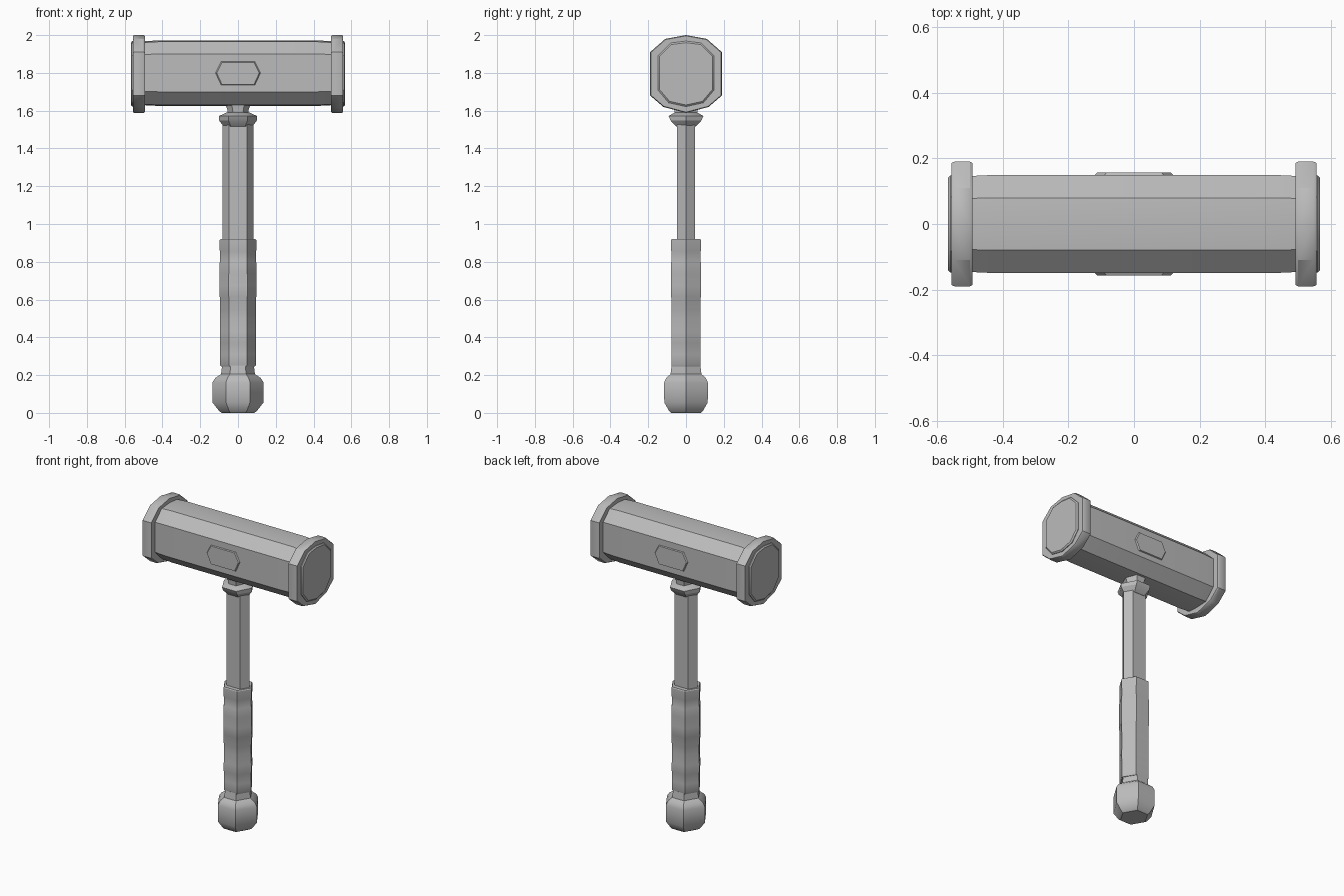
import bpy, bmesh, math, random

if "Cube" in bpy.data.objects:
    bpy.data.objects.remove(bpy.data.objects["Cube"], do_unlink=True)
random.seed(4)

steel = bpy.data.materials.new("plain grey")
steel.use_nodes = True
GREY = (0.5, 0.5, 0.5, 1)
steel.diffuse_color = GREY
steel.node_tree.nodes["Principled BSDF"].inputs["Base Color"].default_value = GREY


def loft(name, rings, angle=30):
    """Skin a list of equal-length point rings and cap both ends."""
    bm = bmesh.new()
    loops = [[bm.verts.new(p) for p in ring] for ring in rings]
    n = len(loops[0])
    for a, b in zip(loops, loops[1:]):
        for i in range(n):
            j = (i + 1) % n
            bm.faces.new((a[i], a[j], b[j], b[i]))
    bm.faces.new(loops[0])
    bm.faces.new(loops[-1])
    bmesh.ops.recalc_face_normals(bm, faces=bm.faces)
    mesh = bpy.data.meshes.new(name)
    bm.to_mesh(mesh)
    bm.free()
    mesh.materials.append(steel)
    obj = bpy.data.objects.new(name, mesh)
    bpy.context.collection.objects.link(obj)
    bpy.ops.object.select_all(action='DESELECT')
    bpy.context.view_layer.objects.active = obj
    obj.select_set(True)
    bpy.ops.object.shade_smooth_by_angle(angle=math.radians(angle))
    return obj


def hexagon(half_x, half_y, z, flat=0.5):
    """Six-sided section with a ridge on each side and flat front and back."""
    f = half_x * flat
    return [(half_x, 0, z), (f, half_y, z), (-f, half_y, z),
            (-half_x, 0, z), (-f, -half_y, z), (f, -half_y, z)]


def mirrored(half):
    """Complete a (y, z) outline listed from top to bottom on one side."""
    return half + [(-y, z) for y, z in reversed(half) if y > 0]


def across(outline, x, scale=1.0, mid=1.795):
    return [(x, y * scale, mid + (z - mid) * scale) for y, z in outline]


# Striking head: faceted barrel, easing in slightly by the bands
barrel = mirrored([(0, 1.972), (.08, 1.965), (.15, 1.9), (.15, 1.7), (.08, 1.63), (0, 1.625)])
loft("head_barrel", [across(barrel, x, s) for x, s in
                     [(-.5, .975), (-.42, 1), (.42, 1), (.5, .975)]])

# End bands with raised striking faces
band = mirrored([(0, 2.0), (.11, 1.98), (.19, 1.91), (.19, 1.68), (.12, 1.62), (0, 1.588)])
face = mirrored([(0, 1.965), (.08, 1.955), (.145, 1.89), (.145, 1.71), (.09, 1.645), (0, 1.625)])
for side, label in ((1, "left"), (-1, "right")):
    loft(label + "_end_band", [across(band, side * x, s) for x, s in
                               [(.493, .98), (.5, 1), (.548, 1), (.556, .98)]])
    loft(label + "_striking_face", [across(face, side * x, s) for x, s in
                                    [(.54, 1.02), (.56, 1.02), (.567, .97)]])

# Six-sided raised plates on the front and back of the head
plate = [(-.12, 1.8), (-.09, 1.86), (.09, 1.86), (.12, 1.8), (.09, 1.735), (-.09, 1.735)]
for side, label in ((-1, "front"), (1, "back")):
    loft(label + "_plate", [[(x * s, side * y, 1.797 + (z - 1.797) * s) for x, z in plate]
                            for y, s in ((.149, 1), (.157, .94))])

# Neck and flared collar under the head
loft("neck", [hexagon(.06, .06, 1.56), hexagon(.055, .06, 1.6), hexagon(.072, .07, 1.65)])
loft("collar", [hexagon(x, y, z) for x, y, z in
                [(.075, .05, 1.515), (.1, .082, 1.548), (.1, .092, 1.572), (.06, .06, 1.59)]])

# Shaft
loft("shaft", [hexagon(.081, .048, .9, .6), hexagon(.081, .048, 1.53, .6)])

# Wrapped grip with slightly uneven bands
grip = [hexagon(.09, .074, .245)]
bands = 11
for i in range(bands):
    swell = random.uniform(-.003, .002)
    low, high = (.25 + (.918 - .25) * k / bands for k in (i, i + 1))
    grip += [hexagon(.097 + swell, .079 + swell, z) for z in (low + .004, high - .004)]
grip.append(hexagon(.092, .075, .92))
loft("grip", grip)

# Faceted pommel
loft("pommel", [hexagon(x, y, z, .47) for x, y, z in
                [(.085, .078, 0), (.098, .088, .008), (.135, .115, .055), (.136, .116, .16),
                 (.12, .105, .185), (.09, .082, .205), (.084, .076, .25)]], 35)
